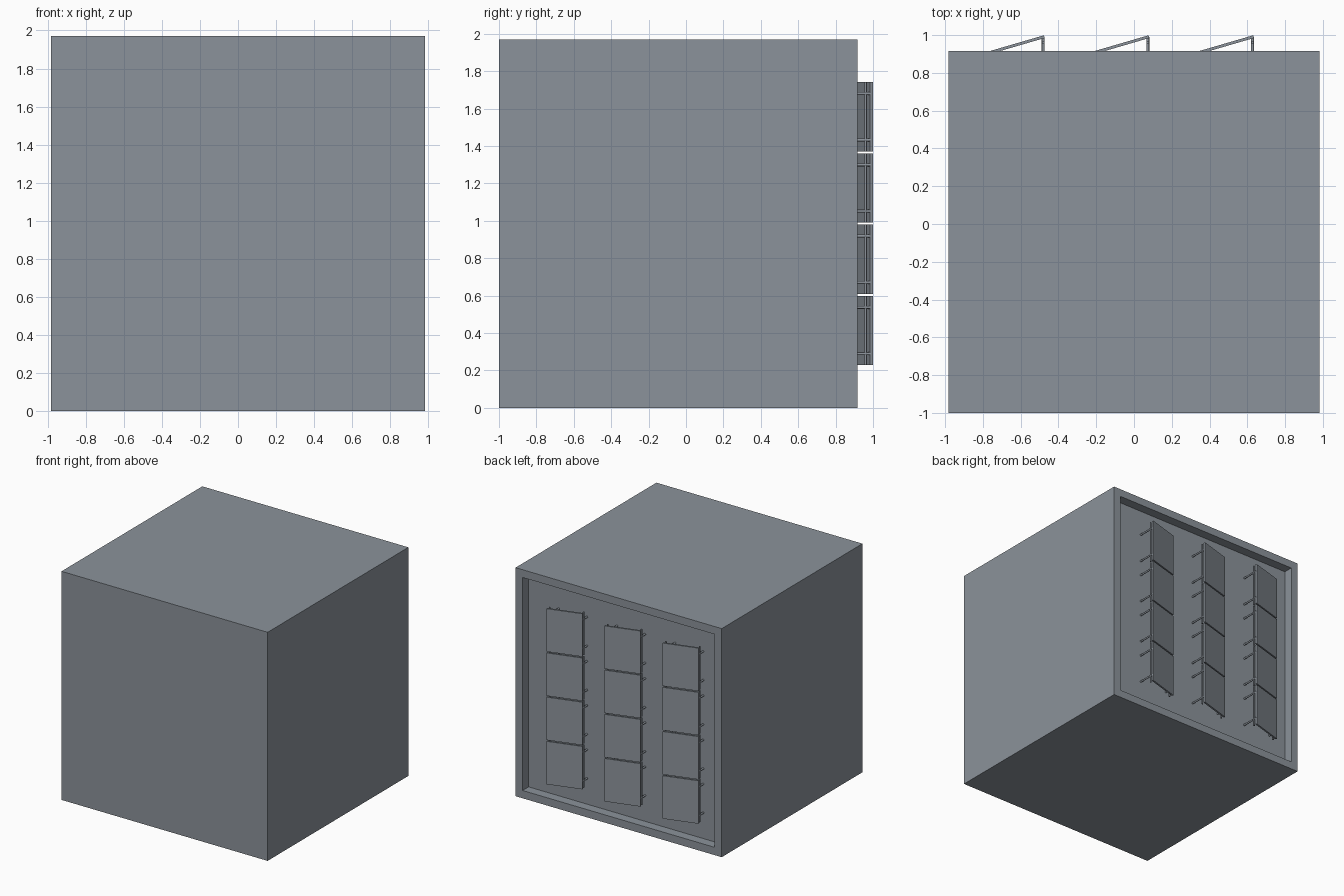
import bpy, bmesh, math
from mathutils import Matrix, Vector

if "Cube" in bpy.data.objects:
    bpy.data.objects.remove(bpy.data.objects["Cube"])

BACK, WALL = 0.917, 0.835          # rim plane and recessed wall
TILT = math.atan2(0.082, 0.281)    # panel slant seen from above

slate = bpy.data.materials.new("slate_grey")
slate.diffuse_color = (0.26, 0.29, 0.325, 1)
slate.use_nodes = True
slate.node_tree.nodes["Principled BSDF"].inputs["Base Color"].default_value = slate.diffuse_color


def make_object(name, bm):
    bmesh.ops.recalc_face_normals(bm, faces=bm.faces[:])
    mesh = bpy.data.meshes.new(name)
    bm.to_mesh(mesh)
    bm.free()
    mesh.materials.append(slate)
    obj = bpy.data.objects.new(name, mesh)
    bpy.context.collection.objects.link(obj)
    return obj


def add_rod(bm, start, end, radius=0.008):
    a, b = Vector(start), Vector(end)
    rot = (b - a).to_track_quat('Z', 'Y').to_matrix().to_4x4()
    bmesh.ops.create_cone(bm, cap_ends=True, segments=12, radius1=radius,
                          radius2=radius, depth=(b - a).length,
                          matrix=Matrix.Translation((a + b) / 2) @ rot)


# Cabinet: block with a rimmed recess in its back face
bm = bmesh.new()
size = Vector((1.965, BACK + 1.0, 1.97))
centre = Vector((0, (BACK - 1.0) / 2, 0.985))
bmesh.ops.create_cube(bm, size=1, matrix=Matrix.Translation(centre)
                      @ Matrix.Diagonal(size).to_4x4())
bm.normal_update()
back = max(bm.faces, key=lambda f: f.calc_center_median().y)
for inset in (0.067, 0.0):         # rim, then the recess walls
    bmesh.ops.inset_region(bm, faces=[back], thickness=inset,
                           use_boundary=True, use_even_offset=True)
bmesh.ops.translate(bm, verts=back.verts[:], vec=(0, WALL - BACK, 0))
make_object("cabinet", bm)

# Slanted panels in a 3 x 4 grid, each held by two wall brackets
LENGTH, THICK, HEIGHT = 0.297, 0.015, 0.37
along = Vector((math.cos(TILT), math.sin(TILT), 0))
inward = Vector((math.sin(TILT), -math.cos(TILT), 0))

for col, free_x in enumerate((-0.477, 0.077, 0.631)):
    for row in range(4):
        z = 0.985 + (row - 1.5) * 0.381
        tag = f"{col + 1}_{row + 1}"
        corner = Vector((free_x, 0.999, z))

        # Panel
        bm = bmesh.new()
        mid = corner - along * LENGTH / 2 + inward * THICK / 2
        bmesh.ops.create_cube(bm, size=1, matrix=Matrix.Translation(mid)
                              @ Matrix.Rotation(TILT, 4, 'Z')
                              @ Matrix.Diagonal((LENGTH, THICK, HEIGHT, 1)))
        make_object(f"panel_{tag}", bm)

        # Brackets: two wall pegs joined by an upright rod behind the panel
        for side, back_off in (("outer", 0.006), ("inner", LENGTH - 0.012)):
            bm = bmesh.new()
            p = corner - along * back_off + inward * THICK * 0.5
            for dz in (-0.124, 0.124):
                add_rod(bm, (p.x, WALL - 0.005, z + dz), (p.x, p.y, z + dz))
            y = p.y - 0.03
            add_rod(bm, (p.x, y, z - HEIGHT / 2), (p.x, y, z + HEIGHT / 2), 0.007)
            obj = make_object(f"{side}_bracket_{tag}", bm)
            bpy.context.view_layer.objects.active = obj
            obj.select_set(True)
            bpy.ops.object.shade_smooth_by_angle(angle=math.radians(40))
            obj.select_set(False)
